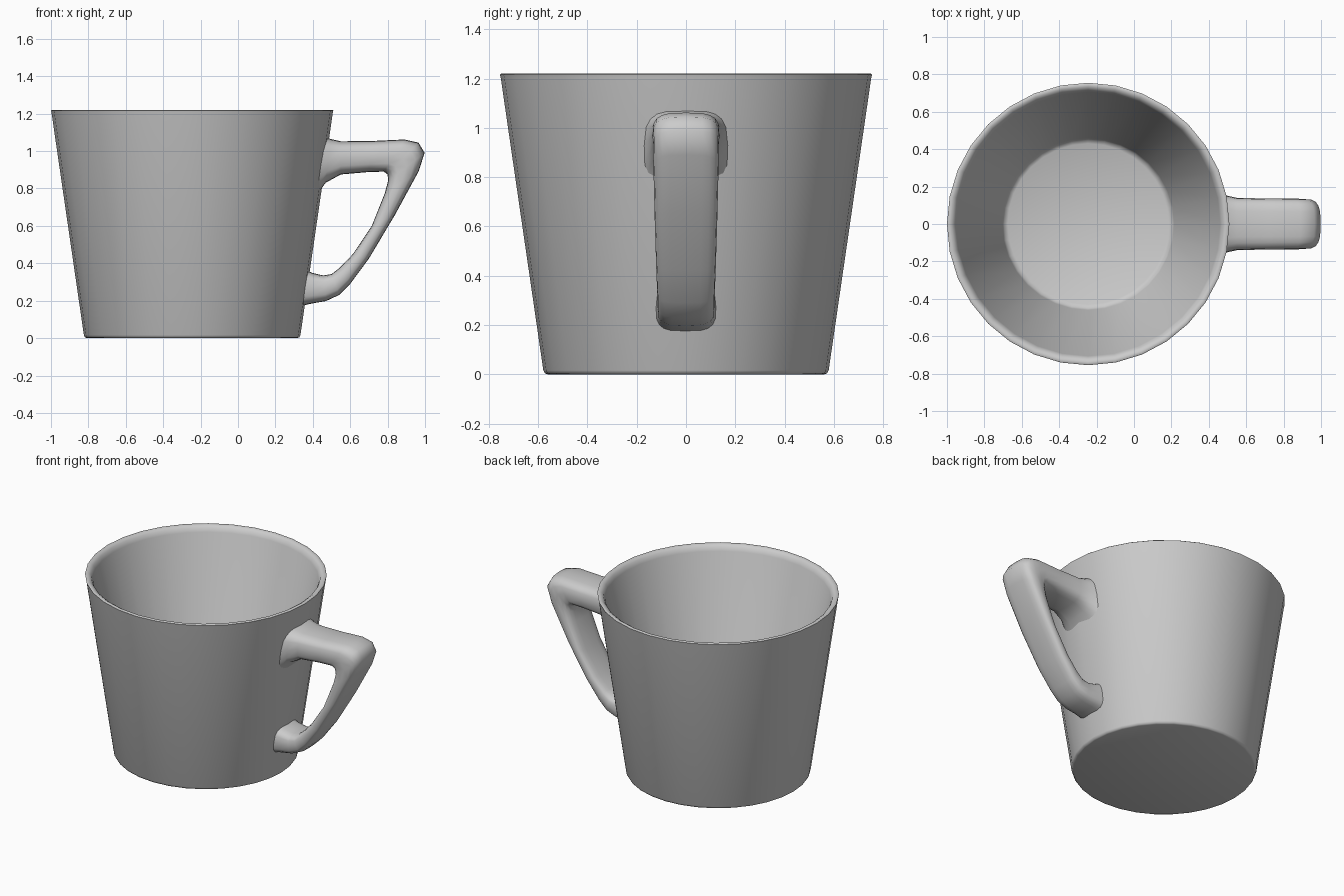
import bpy, bmesh
from math import sin, cos, pi, copysign, radians

if "Cube" in bpy.data.objects:
    bpy.data.objects.remove(bpy.data.objects["Cube"])

CX = -0.245   # cup axis


def skin(name, rings, angle):
    """Loft a list of equal-length closed rings and cap both ends."""
    bm = bmesh.new()
    loops = [[bm.verts.new(p) for p in ring] for ring in rings]
    n = len(loops[0])
    for a, b in zip(loops, loops[1:]):
        for i in range(n):
            j = (i + 1) % n
            bm.faces.new((a[i], a[j], b[j], b[i]))
    bm.faces.new(loops[0][::-1])
    bm.faces.new(loops[-1])
    bmesh.ops.recalc_face_normals(bm, faces=bm.faces)
    me = bpy.data.meshes.new(name)
    bm.to_mesh(me)
    bm.free()
    ob = bpy.data.objects.new(name, me)
    bpy.context.collection.objects.link(ob)
    bpy.ops.object.select_all(action='DESELECT')
    ob.select_set(True)
    bpy.context.view_layer.objects.active = ob
    bpy.ops.object.shade_smooth_by_angle(angle=radians(angle))
    return ob


# Cup body: outer wall, rounded rim, inner wall, floor (radius, height)
profile = [(0.562, 0.0), (0.573, 0.004), (0.579, 0.016), (0.752, 1.205),
           (0.755, 1.216), (0.750, 1.22), (0.735, 1.219), (0.718, 1.208),
           (0.706, 1.18), (0.46, 0.13), (0.45, 0.11), (0.43, 0.10)]
SIDES = 32
skin("cup_body", [[(CX + r * cos(2 * pi * i / SIDES), r * sin(2 * pi * i / SIDES), z)
                   for i in range(SIDES)] for r, z in profile], 50)

# Handle: outer edge x, z, inner edge x, z, half width
stations = [(0.44, 1.085, 0.42, 0.76, 0.175), (0.495, 1.065, 0.468, 0.83, 0.155),
            (0.55, 1.052, 0.55, 0.875, 0.14), (0.72, 1.054, 0.70, 0.888, 0.136),
            (0.89, 1.062, 0.78, 0.89, 0.135), (0.965, 1.045, 0.80, 0.875, 0.135),
            (0.998, 0.99, 0.802, 0.84, 0.134), (0.965, 0.89, 0.785, 0.775, 0.132),
            (0.84, 0.66, 0.715, 0.60, 0.127), (0.70, 0.425, 0.615, 0.45, 0.121),
            (0.60, 0.29, 0.54, 0.373, 0.117), (0.54, 0.23, 0.50, 0.342, 0.116),
            (0.47, 0.198, 0.455, 0.335, 0.115), (0.395, 0.185, 0.40, 0.348, 0.117),
            (0.33, 0.17, 0.33, 0.375, 0.125)]


def power(v, e):
    return copysign(abs(v) ** e, v)


rings = []
for ox, oz, ix, iz, w in stations:
    ring = []
    for k in range(20):
        t = 2 * pi * k / 20
        u, v = power(cos(t), 0.6), power(sin(t), 0.6)   # rounded-box section
        ring.append(((ox + ix) / 2 + u * (ox - ix) / 2, v * w,
                     (oz + iz) / 2 + u * (oz - iz) / 2))
    rings.append(ring)
skin("handle", rings, 60)
